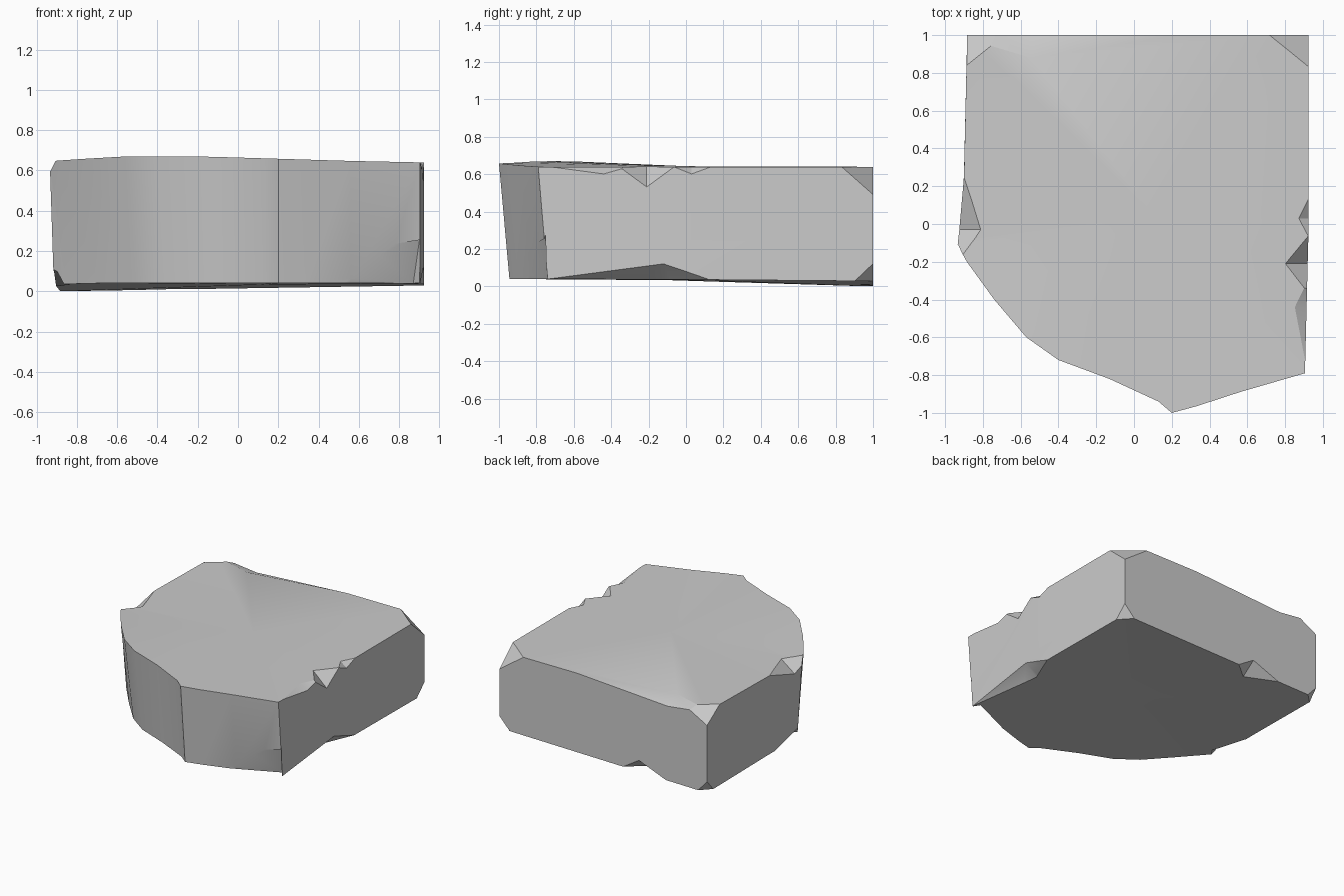
import bpy, bmesh
from math import radians
from mathutils import Vector

if "Cube" in bpy.data.objects:
    bpy.data.objects.remove(bpy.data.objects["Cube"])


def make_object(name, bm):
    bmesh.ops.recalc_face_normals(bm, faces=bm.faces)
    mesh = bpy.data.meshes.new(name)
    bm.to_mesh(mesh)
    bm.free()
    obj = bpy.data.objects.new(name, mesh)
    bpy.context.collection.objects.link(obj)
    return obj


def top_z(x, y):
    # The top swells gently towards the front left
    return .64 + .03 * min(1, max(0, -1.6 * y)) * min(1, max(0, .8 - x))


def floor_z(x, y):
    # The underside tilts up towards the front and the right
    back = .016 * (x + .883)
    return back + (.04 - back) * min(1, (1 - y) / 1.3)


def lower(x, y):
    # The walls lean in towards the bottom at the front and front left
    lean = .08 * min(1, max(0, .1 - y) * 1.2) * min(1, max(0, -1.2 * x))
    return x + lean, 1 - (1 - y) * .972


# Stone body: outline of the top, leaning in to the bottom
outline = [(-.883, 1), (-.9, .25), (-.935, -.11), (-.885, -.2), (-.74, -.4),
           (-.57, -.6), (-.4, -.72), (-.13, -.82), (.13, -.94), (.2, -1),
           (.33, -.965), (.56, -.89), (.905, -.79), (.925, 0), (.925, 1)]
bm = bmesh.new()
up = [bm.verts.new((x, y, top_z(x, y))) for x, y in outline]
feet = [lower(x, y) for x, y in outline]
low = [bm.verts.new((x, y, floor_z(x, y))) for x, y in feet]
top_mid = bm.verts.new((.1, .05, .641))
low_mid = bm.verts.new((.1, .1, floor_z(.1, .1)))
for i in range(len(up)):
    j = (i + 1) % len(up)
    bm.faces.new((up[i], up[j], top_mid))
    bm.faces.new((low[j], low[i], low_mid))
    bm.faces.new((up[j], up[i], low[i], low[j]))
bmesh.ops.triangulate(bm, faces=bm.faces)
stone = make_object("stone_block", bm)
cutters = []


def chip(points):
    # Cuts the convex hull of the points out of the stone
    bm = bmesh.new()
    for p in points:
        bm.verts.new(p)
    bmesh.ops.convex_hull(bm, input=bm.verts)
    cutter = make_object(f"chip_cutter_{len(cutters)}", bm)
    cutter.hide_render = True
    cutters.append(cutter)
    mod = stone.modifiers.new(cutter.name, 'BOOLEAN')
    mod.operation = 'DIFFERENCE'
    mod.solver = 'EXACT'
    mod.object = cutter


# Outward direction and skin position of each broken side
sides = {
    "right": (Vector((1, 0, 0)), lambda s: (.926 + .025 * min(0, s), s)),
    "left": (Vector((-1, 0, 0)), lambda s: (-.9 - .1 * max(0, .25 - s), s)),
    "back": (Vector((0, 1, 0)), lambda s: (s, 1.001)),
}


def edge_chip(side, level, start, middle, end, inset, drop):
    # Chip along a top or bottom edge, deepest at the middle
    out, skin = sides[side]
    rise = Vector((0, 0, 1 if level is top_z else -1))
    a, m, b = [Vector((*skin(s), level(*skin(s)))) + rise * .001 for s in (start, middle, end)]
    chip([a, b, m - out * inset, m - rise * drop, m + (out + rise) * .08])


def corner_chip(right, level, dx, dy, dz):
    # Flat chip on one of the back corners
    x = .926 if right else -.884
    corner = Vector((x, 1.001, level(x, 1)))
    reach = Vector((-dx if right else dx, -dy, -dz if level is top_z else dz))
    axes = [Vector((reach[0], 0, 0)), Vector((0, reach[1], 0)), Vector((0, 0, reach[2]))]
    chip([corner + a for a in axes] + [corner - reach * .5])


# Back corners
corner_chip(True, top_z, .21, .17, .15)
corner_chip(False, top_z, .2, .16, .11)
corner_chip(True, floor_z, .09, .1, .095)
corner_chip(False, floor_z, .08, .08, .09)

# Chips along the edges
edge_chip("back", top_z, .27, -.54, -.96, .125, .05)
edge_chip("back", floor_z, -.15, -.29, -.53, .12, .09)
edge_chip("left", top_z, .25, -.03, -.22, .12, .09)
edge_chip("left", floor_z, .2, -.11, -.26, .11, .1)
edge_chip("right", top_z, .14, .03, -.07, .055, .04)
edge_chip("right", top_z, -.06, -.21, -.36, .12, .11)
edge_chip("right", top_z, -.3, -.44, -.74, .065, .04)
edge_chip("right", floor_z, .13, -.12, -.76, .1, .085)

# Large chip at the foot of the front right corner
chip([(.42, -.895, .036), (.905, -.75, .28), (.68, -.825, .2),
      (.87, -.69, .036), (.96, -.84, -.05)])

# Bake the chips in so that edges can be split into sharp and smooth
graph = bpy.context.evaluated_depsgraph_get()
graph.update()
baked = bpy.data.meshes.new_from_object(stone.evaluated_get(graph))
stone.modifiers.clear()
stone.data = baked
for cutter in cutters:
    bpy.data.objects.remove(cutter)

bpy.context.view_layer.objects.active = stone
stone.select_set(True)
bpy.ops.object.shade_smooth_by_angle(angle=radians(25))
